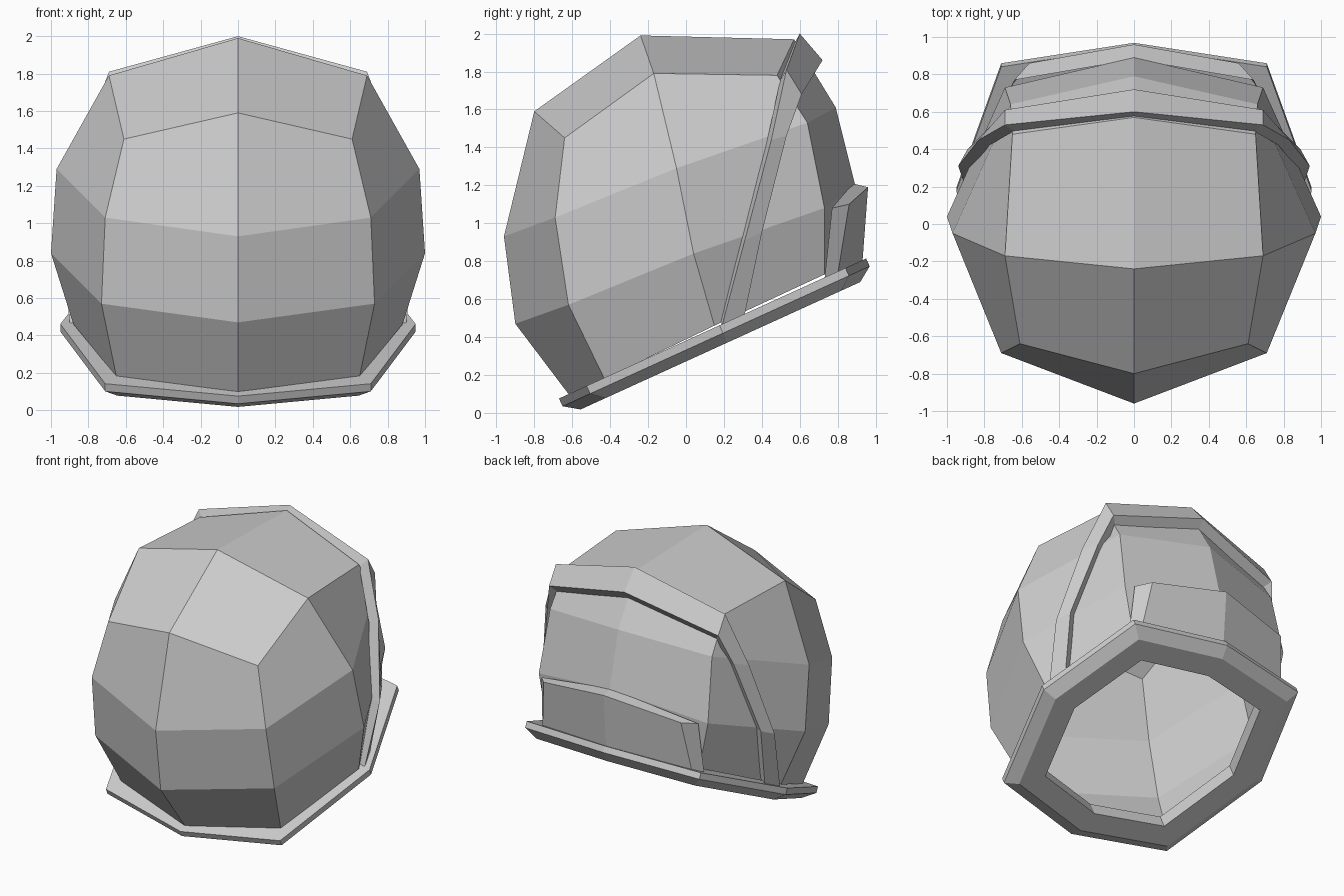
import bpy, bmesh, math
from mathutils import Vector, Matrix

cube = bpy.data.objects.get("Cube")
if cube:
    bpy.data.objects.remove(cube, do_unlink=True)

GREY = (0.6, 0.6, 0.6, 1)
grey = bpy.data.materials.new("plain_grey")
grey.use_nodes = True
grey.diffuse_color = GREY
grey.node_tree.nodes["Principled BSDF"].inputs["Base Color"].default_value = GREY


def finish(name, bm, mirrored=True):
    """Mirror the half mesh across x, fix normals and make the object."""
    if mirrored:
        bmesh.ops.mirror(bm, geom=bm.verts[:] + bm.edges[:] + bm.faces[:],
                         axis='X', merge_dist=0.001)
        bmesh.ops.remove_doubles(bm, verts=bm.verts[:], dist=0.001)
    bmesh.ops.recalc_face_normals(bm, faces=bm.faces[:])
    mesh = bpy.data.meshes.new(name)
    bm.to_mesh(mesh)
    bm.free()
    mesh.materials.append(grey)
    obj = bpy.data.objects.new(name, mesh)
    bpy.context.collection.objects.link(obj)
    return obj


def grid(bm, rows, closed=False):
    """Skin a list of equally long point rows with quads."""
    vs = [[bm.verts.new(p) for p in row] for row in rows]
    for a, b in zip(vs, vs[1:]):
        n = len(a)
        for i in range(n if closed else n - 1):
            j = (i + 1) % n
            bm.faces.new((a[i], a[j], b[j], b[i]))
    return vs


# Shell: tilted box-sphere, half rows running from the front to the visor side
bm = bmesh.new()
rows = grid(bm, [
    [(0, -.8, 1.59), (.61, -.64, 1.45), (.69, -.17, 1.79), (.65, .48, 1.78), (0, .57, 1.97)],
    [(0, -.96, .93), (.71, -.69, 1.03), (.97, -.05, 1.29), (.66, .64, 1.53), (0, .79, 1.61)],
    [(0, -.9, .47), (.73, -.62, .57), (1, .04, .84), (.69, .73, 1.08), (0, .89, 1.21)],
    [(0, -.62, .1), (.65, -.43, .18), (.88, .15, .46), (.62, .73, .73), (0, .87, .79)],
])
crown = bm.verts.new((0, -.24, 1.99))
f0, f1, side, b1, b0 = rows[0]
bm.faces.new((f0, f1, side, crown))
bm.faces.new((crown, side, b1, b0))
finish("helmet_shell", bm)

# Visor frame: raised band, each station has a front edge and a back edge
CORE = Vector((0, .05, 1))


def sunk(p, k=.93):
    return CORE + (Vector(p) - CORE) * k


stations = [
    ((0, .6, 2), (0, .72, 1.86)),
    ((.69, .53, 1.81), (.69, .61, 1.68)),
    ((.83, .45, 1.44), (.76, .53, 1.46)),
    ((.94, .31, .91), (.89, .4, .95)),
    ((.9, .19, .46), (.86, .31, .52)),
]
bm = bmesh.new()
grid(bm, [[sunk(f), f, b, sunk(b)] for f, b in stations])
finish("visor_frame", bm)

# Chin panel: shallow raised plate on the lower visor
outer = [(0, .93, .79), (0, .96, 1.19), (.56, .86, 1.1), (.61, .8, .73)]
inner = [(0, .86, .78), (0, .88, 1.21), (.64, .77, 1.08), (.66, .73, .7)]
bm = bmesh.new()
o, i = grid(bm, [outer[1:], inner[1:]])
low = bm.verts.new(outer[0])
bm.faces.new((low, o[0], o[1], o[2]))
finish("chin_panel", bm)

# Neck ring: tilted eight-sided collar with a chamfered lower edge
octagon = [(0, -.89), (.71, -.73), (.95, .04), (.71, .77),
           (0, .89), (-.71, .77), (-.95, .04), (-.71, -.73)]
section = [(.73, 0), (1, 0), (1, -.045), (.91, -.1), (.73, -.1), (.73, 0)]
bm = bmesh.new()
grid(bm, [[(x * k, u * k, h) for x, u in octagon] for k, h in section], closed=True)
bmesh.ops.remove_doubles(bm, verts=bm.verts[:], dist=0.001)
bm.transform(Matrix.Translation((0, .14, .445)) @ Matrix.Rotation(math.radians(24.5), 4, 'X'))
finish("neck_ring", bm, mirrored=False)
